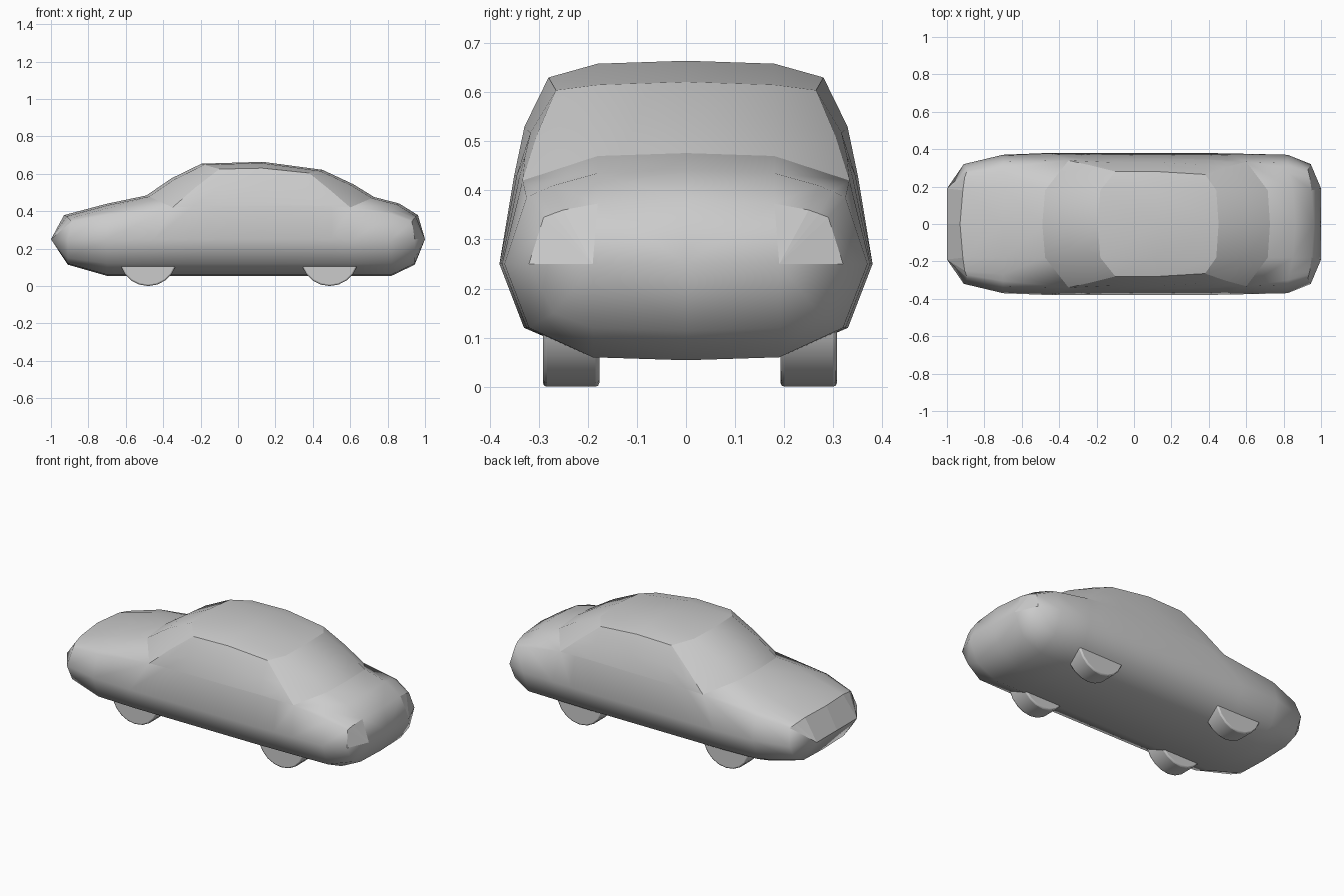
import bpy, bmesh, math
from mathutils import Vector

if "Cube" in bpy.data.objects:
    bpy.data.objects.remove(bpy.data.objects["Cube"])

# Body stations, nose to tail:
# lower (x, half width, floor z), shoulder xyz, roof corner xyz, top edge (x, z)
STATIONS = [
    ((-.91, .32, .12), (-.89, .29, .345), (-.905, .25, .36), (-.915, .373)),
    ((-.70, .37, .06), (-.70, .335, .38), (-.70, .27, .415), (-.69, .433)),
    ((-.45, .38, .06), (-.35, .34, .42), (-.35, .34, .42), (-.475, .478)),
    ((-.30, .38, .06), (-.24, .343, .425), (-.23, .313, .525), (-.34, .57)),
    ((-.10, .38, .06), (-.10, .35, .43), (-.10, .28, .625), (-.18, .648)),
    ((.13, .38, .06), (.13, .35, .43), (.13, .28, .63), (.12, .658)),
    ((.38, .38, .06), (.38, .345, .43), (.38, .265, .604), (.44, .615)),
    ((.50, .377, .06), (.50, .34, .425), (.49, .303, .515), (.605, .538)),
    ((.62, .375, .06), (.60, .333, .42), (.60, .333, .42), (.715, .47)),
    ((.82, .37, .06), (.82, .325, .385), (.83, .27, .41), (.85, .435)),
    ((.945, .32, .12), (.93, .29, .345), (.94, .25, .36), (.95, .373)),
]


def half_section(low, shoulder, corner, edge):
    x, w, zb = low
    s, c = Vector(shoulder), Vector(corner)
    mid = (s + c) / 2
    mid.y += .07 * (c.z - s.z)
    bow = -.015 if x < 0 else .012
    return [Vector((x, 0, zb - .006)), Vector((x, .19, zb)),
            Vector((x, w - .05, (zb + .25) / 2 - .035)), Vector((x, w, .25)),
            s, mid, c, Vector((edge[0], .18, edge[1])),
            Vector((edge[0] + bow, 0, edge[1] + .006))]


def tip(x):
    return [Vector((x, 0 if j in (0, 8) else .19, .25)) for j in range(9)]


rows = [tip(-1)] + [half_section(*s) for s in STATIONS] + [tip(1)]


def part_of(i, j):
    if i == 0 and j == 7:
        return "grille"
    if i == 0 and j in (4, 5, 6):
        return "headlights"
    if i == 11 and j in (3, 4, 5, 6):
        return "tail_lights"
    if 3 <= i <= 8 and j in (4, 5):
        return "side_windows"
    if i in (3, 4) and j in (6, 7):
        return "windshield"
    if i in (7, 8) and j in (6, 7):
        return "rear_window"
    return "car_body"


# Skin the stations and sort the faces into parts
parts = {}
for i in range(len(rows) - 1):
    for j in range(8):
        quad = [rows[i][j], rows[i][j + 1], rows[i + 1][j + 1], rows[i + 1][j]]
        parts.setdefault(part_of(i, j), []).append(quad)

for name, quads in parts.items():
    bm = bmesh.new()
    verts = {}
    for quad in quads:
        loop = []
        for p in quad:
            key = tuple(round(a, 4) for a in p)
            if key not in verts:
                verts[key] = bm.verts.new(p)
            if verts[key] not in loop:
                loop.append(verts[key])
        if len(loop) > 2:
            f = bm.faces.new(loop)
            f.smooth = name not in ("grille", "headlights", "tail_lights")
    mesh = bpy.data.meshes.new(name)
    bm.to_mesh(mesh)
    bm.free()
    ob = bpy.data.objects.new(name, mesh)
    bpy.context.collection.objects.link(ob)
    mirror = ob.modifiers.new("mirror", 'MIRROR')
    mirror.use_axis = (False, True, False)

# Wheels, mostly tucked inside the body
for end, x in (("front", -.48), ("rear", .49)):
    for side, y in (("near", -.234), ("far", .25)):
        bpy.ops.mesh.primitive_cylinder_add(vertices=20, radius=.155, depth=.115,
                                            location=(x, y, .155),
                                            rotation=(math.pi / 2, math.pi / 20 * 0, 0))
        wheel = bpy.context.object
        wheel.name = f"{end}_{side}_wheel"
        bevel = wheel.modifiers.new("bevel", 'BEVEL')
        bevel.width = .008
        bevel.segments = 2
        bpy.ops.object.shade_smooth_by_angle(angle=math.radians(40))
